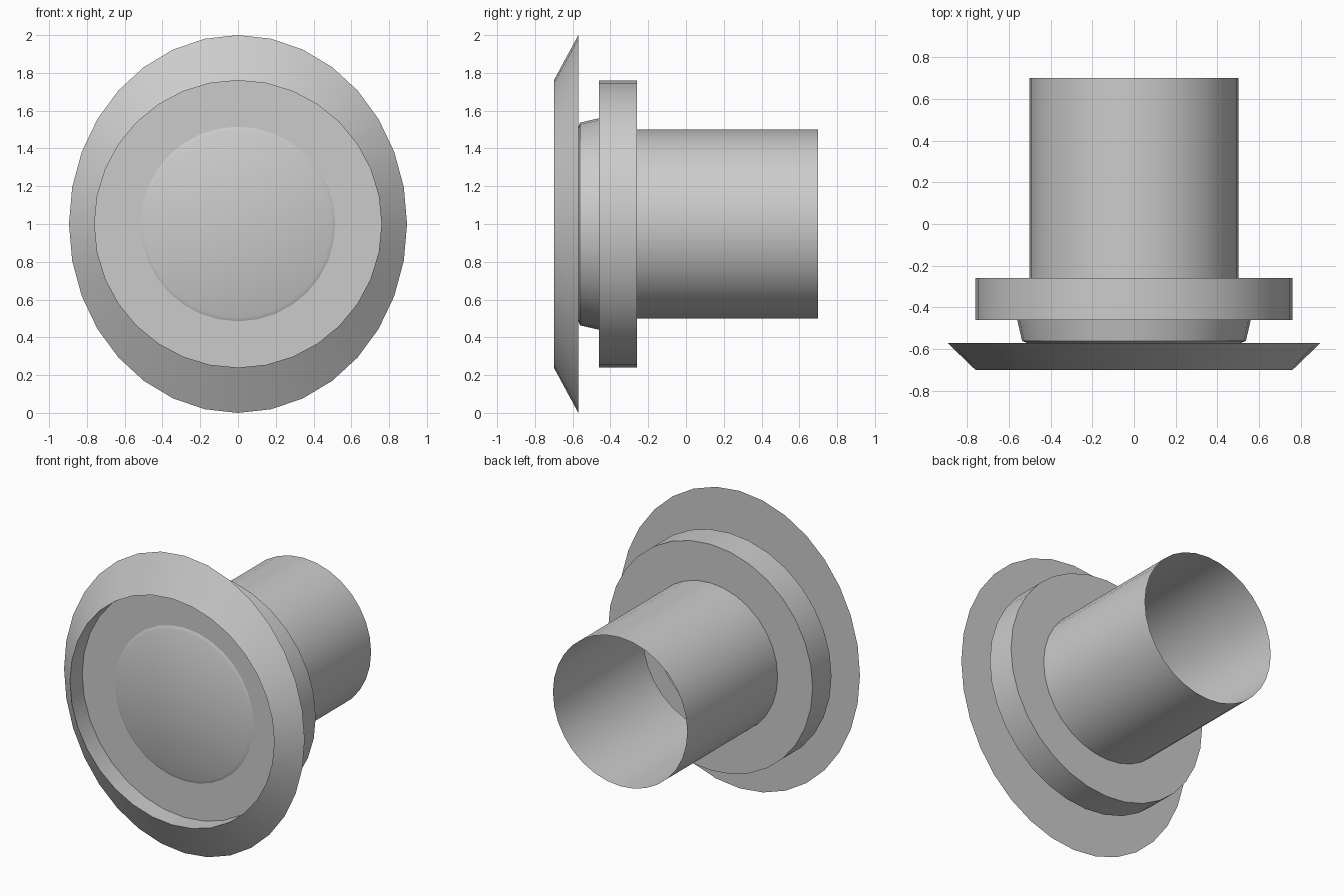
import bpy, bmesh, math

if "Cube" in bpy.data.objects:
    bpy.data.objects.remove(bpy.data.objects["Cube"])

SEG = 32
CZ = 1.0  # height of the turning axis, which runs along y


def lathe(name, profile, closed=False, cap_start=False):
    """Turn (y, x radius, z radius) rings around the y axis."""
    bm = bmesh.new()
    rings = []
    for y, rx, rz in profile:
        ring = []
        for i in range(SEG):
            a = 2 * math.pi * i / SEG
            ring.append(bm.verts.new((rx * math.sin(a), y, CZ + rz * math.cos(a))))
        rings.append(ring)
    pairs = list(zip(rings, rings[1:]))
    if closed:
        pairs.append((rings[-1], rings[0]))
    for a, b in pairs:
        for i in range(SEG):
            j = (i + 1) % SEG
            bm.faces.new((a[i], a[j], b[j], b[i]))
    if cap_start:
        bm.faces.new(rings[0])
    bmesh.ops.recalc_face_normals(bm, faces=bm.faces)
    mesh = bpy.data.meshes.new(name)
    bm.to_mesh(mesh)
    bm.free()
    obj = bpy.data.objects.new(name, mesh)
    bpy.context.collection.objects.link(obj)
    mesh.shade_smooth()
    mesh.set_sharp_from_angle(angle=math.radians(30))
    return obj


def round_profile(points):
    return [(y, r, r) for y, r in points]


# Hollow body: front cap, tapered neck, collar and open rear tube
lathe("body", round_profile([
    (-0.58, 0.495), (-0.57, 0.515), (-0.56, 0.537), (-0.46, 0.56),
    (-0.46, 0.76), (-0.26, 0.76), (-0.26, 0.50), (0.70, 0.50),
]), cap_start=True)

# Flared rim: round front opening, slightly oval outer edge, flat back
lathe("flared_rim", [
    (-0.70, 0.76, 0.76), (-0.57, 0.895, 1.0), (-0.57, 0.76, 0.76),
], closed=True)

# Recessed plate that joins the rim to the neck
lathe("recessed_plate", round_profile([(-0.57, 0.76), (-0.57, 0.515)]))
